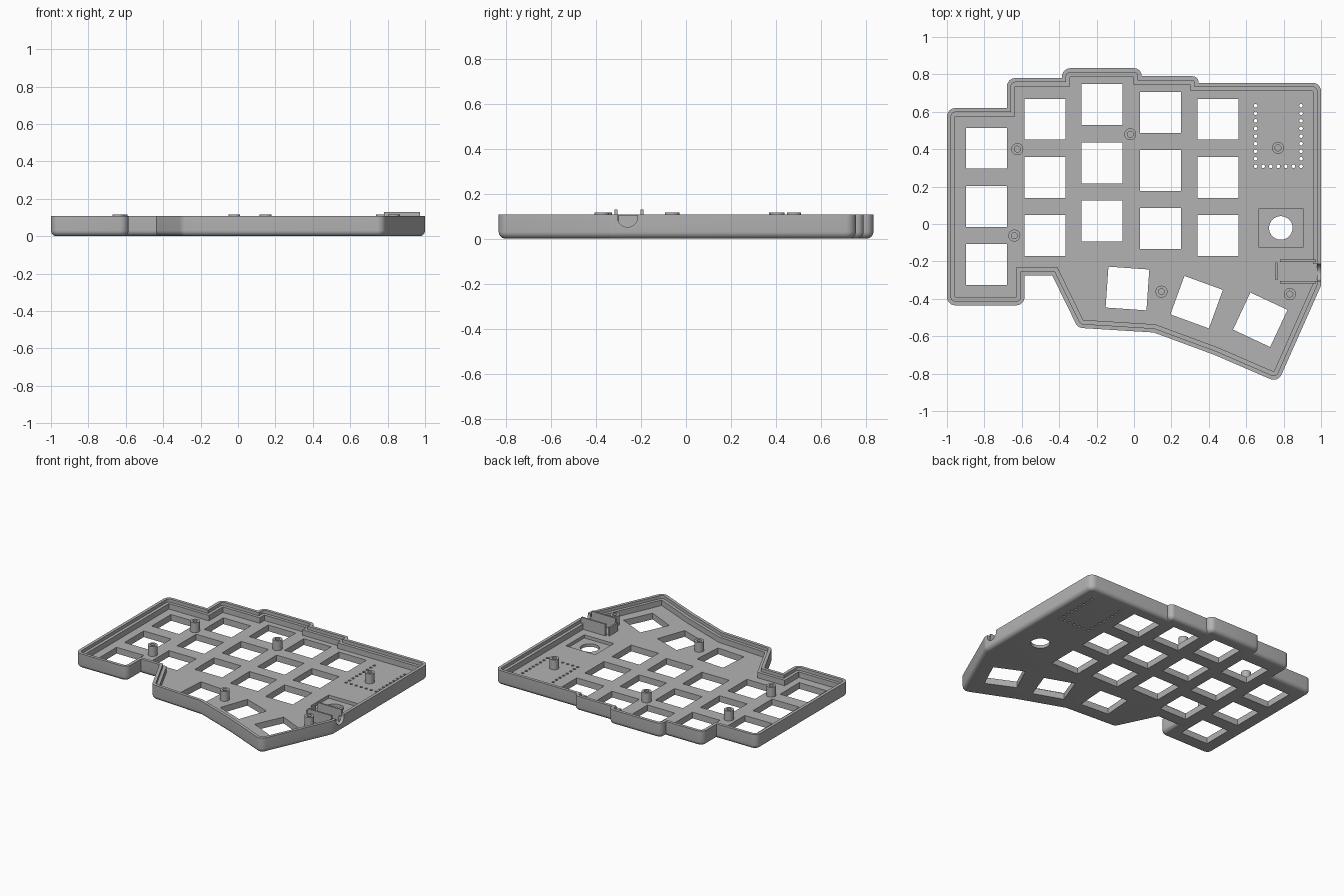
import bpy, bmesh, math
from mathutils import Vector, Matrix

old = bpy.data.objects.get("Cube")
if old:
    bpy.data.objects.remove(old, do_unlink=True)

grey = bpy.data.materials.new("matte grey")
grey.use_nodes = True
grey.diffuse_color = (0.45, 0.45, 0.45, 1)
grey.node_tree.nodes["Principled BSDF"].inputs["Base Color"].default_value = (0.45, 0.45, 0.45, 1)

FLOOR, RIM, LEDGE = 0.045, 0.108, 0.085


def loft(bm, rings):
    """Closed solid through rings of equal point count, capped at both ends."""
    loops = [[bm.verts.new(p) for p in ring] for ring in rings]
    n = len(loops[0])
    for a, b in zip(loops, loops[1:]):
        for i in range(n):
            j = (i + 1) % n
            bm.faces.new((a[i], a[j], b[j], b[i]))
    bm.faces.new(loops[0][::-1])
    bm.faces.new(loops[-1])


def finish(name, bm):
    bmesh.ops.recalc_face_normals(bm, faces=bm.faces)
    mesh = bpy.data.meshes.new(name)
    bm.to_mesh(mesh)
    bm.free()
    mesh.materials.append(grey)
    ob = bpy.data.objects.new(name, mesh)
    bpy.context.collection.objects.link(ob)
    return ob


def activate(ob):
    bpy.ops.object.select_all(action='DESELECT')
    ob.select_set(True)
    bpy.context.view_layer.objects.active = ob


def circle(x, y, z, r, n):
    return [(x + r * math.cos(math.tau * i / n), y + r * math.sin(math.tau * i / n), z) for i in range(n)]


def rect(x, y, z, w, h, deg=0):
    rot = Matrix.Rotation(math.radians(deg), 2)
    return [(*(Vector((x, y)) + rot @ Vector((sx * w / 2, sy * h / 2))), z)
            for sx, sy in ((-1, -1), (1, -1), (1, 1), (-1, 1))]


def box(bm, x0, x1, y0, y1, z0, z1):
    loft(bm, [rect((x0 + x1) / 2, (y0 + y1) / 2, z, x1 - x0, y1 - y0) for z in (z0, z1)])


# Counter-clockwise case outline
OUTLINE = [Vector(p) for p in (
    (-1, -.435), (-.585, -.435), (-.585, -.275), (-.437, -.275), (-.3, -.555),
    (.105, -.58), (.43, -.70), (.77, -.847), (1, -.33), (1, .755), (.345, .755),
    (.345, .79), (.04, .79), (.04, .833), (-.385, .833), (-.385, .78),
    (-.68, .78), (-.68, .62), (-1, .62))]


def outline_ring(inset, z, radius=0.045, steps=6):
    """Outline moved inwards, with its outward corners rounded."""
    n = len(OUTLINE)
    dirs = [(OUTLINE[(i + 1) % n] - OUTLINE[i]).normalized() for i in range(n)]
    ring = []
    for i, p in enumerate(OUTLINE):
        a, b = dirs[i - 1], dirs[i]
        na, nb = Vector((-a.y, a.x)), Vector((-b.y, b.x))
        corner = p + (na + nb) * inset / (1 + na.dot(nb))
        turn = math.atan2(a.x * b.y - a.y * b.x, a.dot(b))
        if turn < 0.1:
            ring.append((*corner, z))
            continue
        shortest = min((p - OUTLINE[i - 1]).length, (OUTLINE[(i + 1) % n] - p).length)
        r = max(min(radius, 0.9 * shortest) - inset, 0.003)
        start = corner - a * r * math.tan(turn / 2)
        centre = start + na * r
        for k in range(steps + 1):
            ring.append((*(centre + Matrix.Rotation(turn * k / steps, 2) @ (start - centre)), z))
    return ring


# Tray: rounded underside, outer wall, lip, ledge and floor
bm = bmesh.new()
fillet = 0.03
section = [(fillet * (1 - math.sin(t)), fillet * (1 - math.cos(t)))
           for t in (math.pi / 2 * k / 6 for k in range(7))]
section += [(0, RIM), (.022, RIM), (.022, LEDGE), (.044, LEDGE), (.044, FLOOR)]
loft(bm, [outline_ring(d, z) for d, z in section])
case = finish("case_tray", bm)


def cut(bm):
    cutter = finish("cutter", bm)
    cutter.hide_render = True
    activate(case)
    mod = case.modifiers.new("cut", 'BOOLEAN')
    mod.operation = 'DIFFERENCE'
    mod.solver = 'EXACT'
    mod.object = cutter
    bpy.ops.object.modifier_apply(modifier=mod.name)
    bpy.data.objects.remove(cutter, do_unlink=True)


# Switch openings: five columns of three, then the thumb row
KEY, PITCH = 0.219, 0.311
columns = [(-.788, .405), (-.477, .56), (-.171, .638), (.142, .597), (.45, .56)]
keys = [(x, top - row * PITCH, 0) for x, top in columns for row in range(3)]
keys += [(-.035, -.345, -4), (.335, -.418, -20), (.675, -.512, -25)]
bm = bmesh.new()
for x, y, deg in keys:
    loft(bm, [rect(x, y, z, KEY, KEY, deg) for z in (-.1, .2)])
cut(bm)

# Pin holes in a U
STEP = 0.0405
pins = [(x, .308 + STEP * i) for x in (.65, .65 + 6 * STEP) for i in range(9)]
pins += [(.65 + STEP * i, .308) for i in range(1, 6)]
bm = bmesh.new()
for x, y in pins:
    loft(bm, [circle(x, y, z, .01, 10) for z in (-.1, .2)])
cut(bm)

# Square recess with a round opening
bm = bmesh.new()
loft(bm, [rect(.785, -.021, z, .236, .21) for z in (.022, .2)])
cut(bm)
bm = bmesh.new()
loft(bm, [circle(.785, -.021, z, .063, 40) for z in (-.1, .2)])
cut(bm)

# Socket pocket in the wall and its U-shaped opening
JACK_Y = -.26
bm = bmesh.new()
box(bm, .8, .978, JACK_Y - .046, JACK_Y + .046, FLOOR - .001, .2)
cut(bm)
arc = [(JACK_Y - .045 * math.cos(t), .096 - .045 * math.sin(t))
       for t in (math.pi * k / 16 for k in range(17))]
u_shape = [(JACK_Y - .045, .2)] + arc + [(JACK_Y + .045, .2)]
bm = bmesh.new()
loft(bm, [[(x, y, z) for y, z in u_shape] for x in (.95, 1.1)])
cut(bm)

# Socket holder: two side walls and a back stop
for name, dims in (("holder_wall_front", (.78, .972, -.317, -.305)),
                   ("holder_wall_back", (.78, .972, -.202, -.19)),
                   ("holder_stop", (.756, .768, -.3, -.205))):
    bm = bmesh.new()
    box(bm, *dims, FLOOR - .01, .105 if name == "holder_stop" else .129)
    finish(name, bm)

# Hollow screw posts
posts = []
for i, (x, y) in enumerate(((-.624, .4), (-.02, .48), (-.64, -.062),
                            (.147, -.362), (.833, -.375), (.77, .407))):
    bm = bmesh.new()
    loft(bm, [circle(x, y, z, r, 32) for r, z in
              ((.032, FLOOR - .01), (.032, .116), (.016, .116), (.016, FLOOR + .003))])
    posts.append(finish(f"screw_post_{i + 1}", bm))

for ob in [case] + posts:
    activate(ob)
    bpy.ops.object.shade_smooth_by_angle(angle=math.radians(30))
